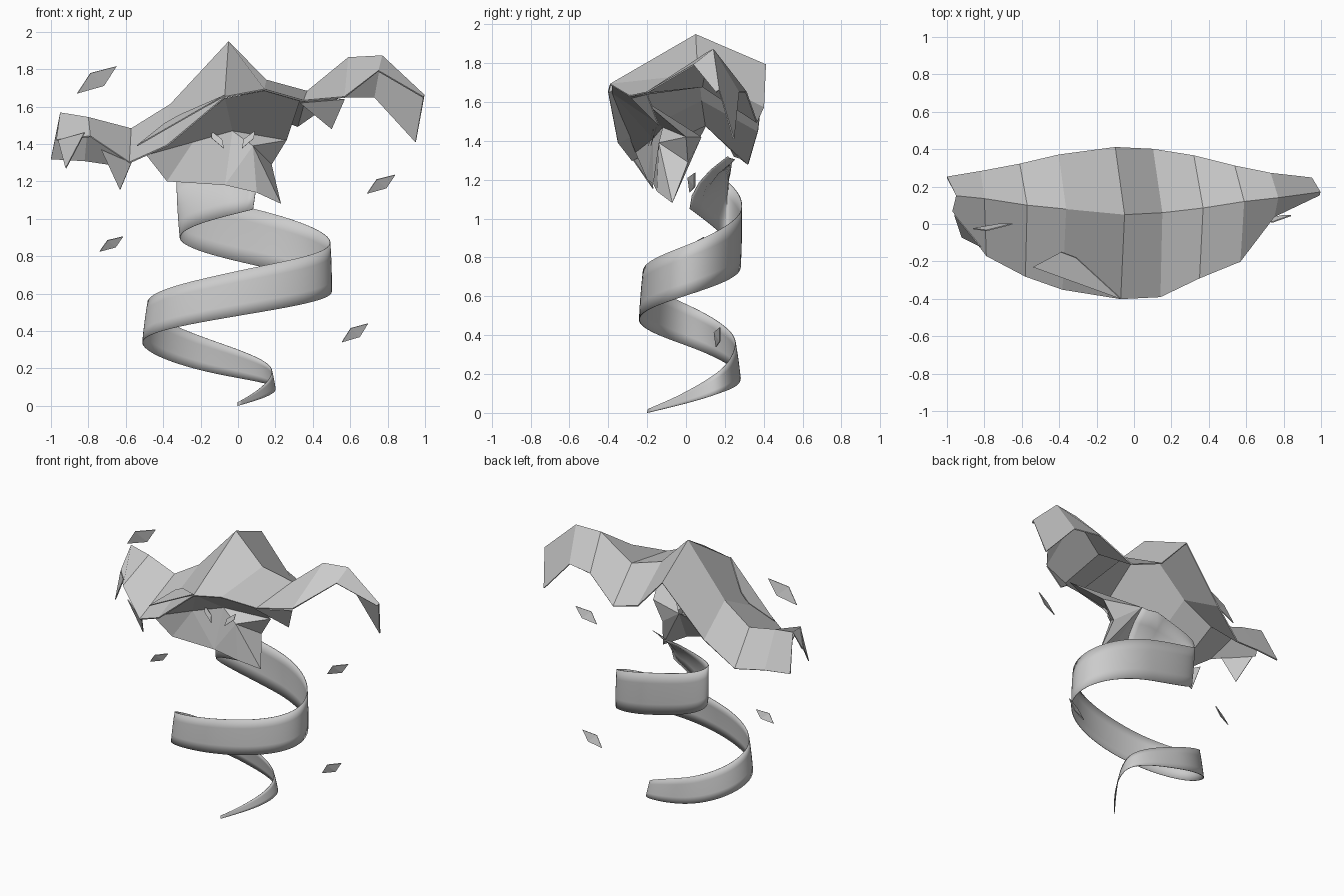
import bpy
from math import pi, cos, sin, floor
from mathutils import Vector

cube = bpy.data.objects.get("Cube")
if cube:
    bpy.data.objects.remove(cube)

grey = bpy.data.materials.new("plain grey")
grey.use_nodes = True
grey.diffuse_color = (0.6, 0.6, 0.6, 1)
grey.node_tree.nodes["Principled BSDF"].inputs["Base Color"].default_value = (0.6, 0.6, 0.6, 1)


def build(name, verts, faces, thickness=0.0, smooth=False):
    mesh = bpy.data.meshes.new(name)
    mesh.from_pydata(verts, [], faces)
    mesh.materials.append(grey)
    obj = bpy.data.objects.new(name, mesh)
    bpy.context.collection.objects.link(obj)
    if smooth:
        mesh.polygons.foreach_set("use_smooth", [True] * len(mesh.polygons))
    if thickness:
        mod = obj.modifiers.new("thickness", "SOLIDIFY")
        mod.thickness = thickness
        mod.offset = 0
    return obj


def grid_faces(columns, rows):
    return [(c * rows + r, c * rows + r + 1, (c + 1) * rows + r + 1, (c + 1) * rows + r)
            for c in range(columns - 1) for r in range(rows - 1)]


# Folded cloak: back hem, ridge and front hem of each column
back = [(-1, .25, 1.32), (-.82, .28, 1.31), (-.61, .32, 1.28), (-.4, .37, 1.45), (-.1, .41, 1.79),
        (.1, .4, 1.57), (.32, .365, 1.495), (.54, .31, 1.65), (.73, .27, 1.65), (.95, .245, 1.41)]
ridge = [(-.95, .15, 1.565), (-.8, .135, 1.54), (-.57, .1, 1.48), (-.36, .08, 1.61), (-.05, .05, 1.945),
         (.15, .06, 1.74), (.37, .085, 1.68), (.59, .12, 1.86), (.77, .14, 1.87), (.995, .17, 1.66)]
front = [(-.97, .07, 1.42), (-.79, -.17, 1.44), (-.58, -.28, 1.3), (-.38, -.35, 1.39), (-.07, -.4, 1.65),
         (.14, -.39, 1.69), (.35, -.29, 1.63), (.57, -.2, 1.65), (.75, .04, 1.79), (.99, .155, 1.65)]
cloak = [p for column in zip(back, ridge, front) for p in column]
build("cloak", cloak, grid_faces(len(back), 3), 0.008)

# Torn points hanging from the front hem, and the loose fold on top
build("left_tatter", [(-.96, .05, 1.42), (-.82, -.12, 1.46), (-.92, -.07, 1.27)], [(0, 1, 2)], 0.006)
build("middle_tatter", [(-.73, -.2, 1.37), (-.57, -.27, 1.3), (-.63, -.17, 1.155)], [(0, 1, 2)], 0.006)
build("right_tatter", [(.33, -.28, 1.62), (.57, -.2, 1.64), (.5, -.14, 1.48)], [(0, 1, 2)], 0.006)
build("cloak_fold", [(-.54, -.23, 1.39), (-.39, -.15, 1.51), (-.31, -.18, 1.555), (-.07, -.4, 1.66)],
      [(0, 3, 2, 1)], 0.006)

# Angular head under the cloak
head = {
    "brim": (-.49, -.26, 1.34), "jaw": (-.38, -.2, 1.2), "mouth": (-.07, -.17, 1.18),
    "lip": (.1, -.15, 1.14), "chin": (.23, -.07, 1.08), "cheek": (.18, .01, 1.29),
    "temple": (.26, 0, 1.42), "hood": (.33, -.25, 1.63), "peak": (.14, -.38, 1.685),
    "crown": (-.07, -.38, 1.645), "side": (-.24, -.17, 1.41), "brow": (-.03, -.12, 1.47),
    "muzzle": (.08, -.14, 1.39), "nape": (0, .08, 1.42)}
names = list(head)
panels = ["brim side crown", "crown side brow", "crown brow hood", "crown hood peak",
          "hood brow temple", "brim jaw side", "side jaw mouth", "side mouth brow",
          "brow mouth muzzle", "mouth lip muzzle", "muzzle lip chin", "muzzle chin cheek",
          "muzzle cheek temple", "brow muzzle temple", "jaw nape mouth", "mouth nape lip",
          "lip nape chin", "chin nape cheek", "cheek nape temple", "temple nape hood",
          "brim nape jaw"]
build("head", list(head.values()), [[names.index(n) for n in p.split()] for p in panels])


# Slanted leaf-shaped eyes
def eye(name, centre, side):
    c = Vector(centre)
    outline = [(.04, .05), (.035, .01), (-.03, -.045), (-.02, .005)]
    build(name, [c + Vector((side * u, .3 * v, v)) for u, v in outline], [(0, 1, 2, 3)], 0.004)


eye("right_eye", (-.105, -.18, 1.42), -1)
eye("left_eye", (.05, -.168, 1.42), 1)


# Spiral ribbon: swing between the turning points of each coordinate
def swing(values, t):
    i = min(max(floor(t), 0), len(values) - 2)
    return values[i] + (values[i + 1] - values[i]) * (1 - cos(pi * (t - i))) / 2


# Smooth curve through evenly spaced heights
def blend(values, t):
    i = min(floor(t), len(values) - 2)
    u = t - i
    b, c = values[i], values[i + 1]
    a = values[i - 1] if i else 2 * b - c
    d = values[i + 2] if i + 2 < len(values) else 2 * c - b
    return b + u / 2 * (c - a + u * (2 * a - 5 * b + 4 * c - d + u * (3 * (b - c) + d - a)))


# Depth: quarter arcs at both ends, half swings between
def depth(q):
    if q < 2:
        return -.2 + .48 * sin(pi * q / 4)
    if q > 6:
        return .02 + .26 * cos(pi * (q - 6) / 4)
    return swing([.28, -.24, .28], q / 2 - 1)


turn_x = [-.2, .2, -.51, .5, -.31, .47]
low = [0, .09, .18, .34, .48, .61, .75, .9, 1.05]
high = [.02, .185, .35, .55, .72, .87, 1.05, 1.19, 1.32]
steps, rows = 128, 5
ribbon = []
for s in range(steps + 1):
    q = 8 * s / steps
    x, y = swing(turn_x, (q + 1) / 2), depth(q)
    z0, z1 = blend(low, q), blend(high, q)
    outward = Vector((x, y - .03)).normalized()
    for r in range(rows):
        f = r / (rows - 1)
        flare = (z1 - z0) * f * (.04 * (1 - f) + .05 * (q - 5.6))
        lean = .2 * f * f * max(0, q - 7)
        ribbon.append((x + outward.x * flare, y + outward.y * flare + lean, z0 + (z1 - z0) * f))
build("spiral_tail", ribbon, grid_faces(steps + 1, rows), 0.004, True)


# Floating shards, drawn between a low and a high corner
def shard(name, low_corner, high_corner):
    a, b = Vector(low_corner), Vector(high_corner)
    w, h = b.x - a.x, b.z - a.z
    p = Vector((a.x + .34 * w, a.y - .01, a.z + .75 * h))
    q = Vector((a.x + .68 * w, b.y, a.z + .28 * h))
    build(name, [a, q, b, p], [(0, 1, 3), (1, 2, 3)], 0.006)


shard("upper_right_shard", (-.86, -.025, 1.67), (-.65, 0, 1.815))
shard("upper_left_shard", (.69, .02, 1.135), (.84, .045, 1.235))
shard("lower_right_shard", (-.74, .065, .825), (-.615, .09, .905))
shard("lower_left_shard", (.555, .155, .34), (.695, .175, .44))
